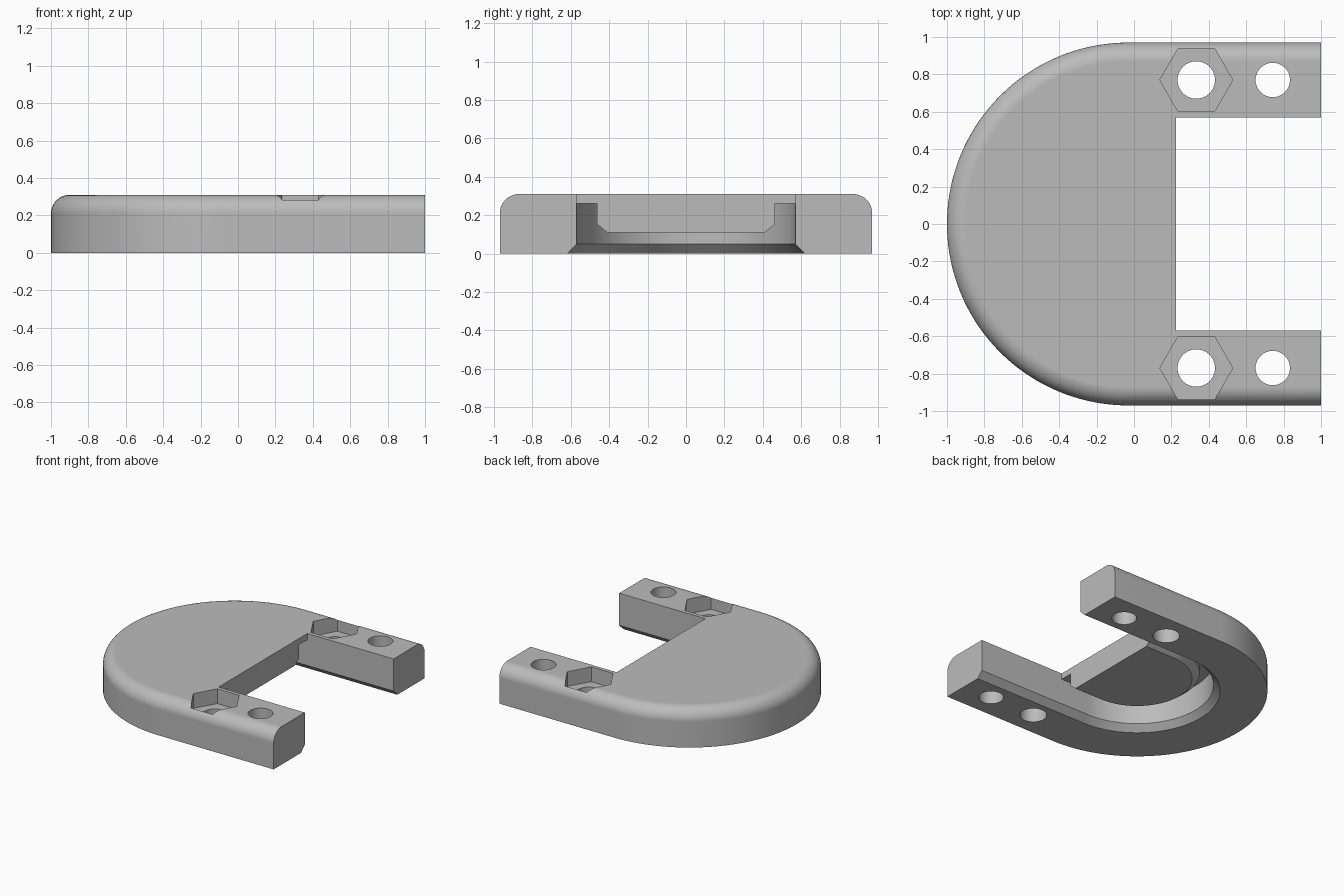
import bpy, bmesh, math
from mathutils import Matrix

cube = bpy.data.objects.get("Cube")
if cube:
    bpy.data.objects.remove(cube, do_unlink=True)

HEIGHT, OUTER, CENTRE_X = 0.31, 0.97, -0.03
SLOT_X, SLOT_Y = 0.225, 0.57

grey = bpy.data.materials.new("plain grey")
grey.use_nodes = True
grey.diffuse_color = (0.5, 0.5, 0.5, 1)
grey.node_tree.nodes["Principled BSDF"].inputs["Base Color"].default_value = (0.5, 0.5, 0.5, 1)


def make_object(name, bm):
    bmesh.ops.recalc_face_normals(bm, faces=bm.faces)
    mesh = bpy.data.meshes.new(name)
    bm.to_mesh(mesh)
    bm.free()
    obj = bpy.data.objects.new(name, mesh)
    bpy.context.collection.objects.link(obj)
    mesh.materials.append(grey)
    return obj


def horseshoe(name, profile, end_x, steps=72):
    """Loft round-backed outlines, one for each (radius, height)."""
    bm = bmesh.new()
    rings = []
    for r, z in profile:
        pts = [(end_x, r)]
        for i in range(steps + 1):
            a = math.pi / 2 + math.pi * i / steps
            pts.append((CENTRE_X + r * math.cos(a), r * math.sin(a)))
        pts.append((end_x, -r))
        rings.append([bm.verts.new((x, y, z)) for x, y in pts])
    for low, high in zip(rings, rings[1:]):
        for i in range(len(low)):
            j = (i + 1) % len(low)
            bm.faces.new((low[i], low[j], high[j], high[i]))
    bm.faces.new(rings[0])
    bm.faces.new(rings[-1])
    return make_object(name, bm)


def prism(name, sides, radius, x, y, z0, z1):
    bm = bmesh.new()
    bmesh.ops.create_cone(bm, cap_ends=True, segments=sides, radius1=radius, radius2=radius,
                          depth=z1 - z0, matrix=Matrix.Translation((x, y, (z0 + z1) / 2)))
    if sides == 6:
        # points of the hexagon lie along x
        bmesh.ops.rotate(bm, verts=bm.verts, cent=(x, y, 0),
                         matrix=Matrix.Rotation(math.pi / 2, 3, 'Z'))
    return make_object(name, bm)


def cut(target, cutter):
    mod = target.modifiers.new("cut", 'BOOLEAN')
    mod.operation = 'DIFFERENCE'
    mod.solver = 'EXACT'
    mod.object = cutter
    bpy.context.view_layer.objects.active = target
    bpy.ops.object.modifier_apply(modifier=mod.name)
    bpy.data.objects.remove(cutter, do_unlink=True)


# Outer body with a rounded upper rim
FILLET = 0.1
rim = [(OUTER, 0)]
for i in range(11):
    a = math.pi / 2 * i / 10
    rim.append((OUTER - FILLET + FILLET * math.cos(a), HEIGHT - FILLET + FILLET * math.sin(a)))
body = horseshoe("horseshoe_body", rim, 1.0)

# Open slot between the two arms
bm = bmesh.new()
bmesh.ops.create_cube(bm, size=1)
bmesh.ops.scale(bm, verts=bm.verts, vec=(1, 2 * SLOT_Y, 1))
bmesh.ops.translate(bm, verts=bm.verts, vec=(SLOT_X + 0.5, 0, 0.2))
cut(body, make_object("slot_cutter", bm))

# Small rounding on the arm ends and the slot's upper edge and corners
bm = bmesh.new()
bm.from_mesh(body.data)


def near(a, b):
    return abs(a - b) < 0.0005


def is_rounded(edge):
    a, b = (v.co for v in edge.verts)
    if near(a.x, 1) and near(b.x, 1):
        return True
    on_back = near(a.x, SLOT_X) and near(b.x, SLOT_X)
    on_side = near(abs(a.y), SLOT_Y) and near(a.y, b.y)
    on_top = near(a.z, HEIGHT) and near(b.z, HEIGHT)
    return (on_top and (on_back or on_side)) or (on_back and on_side)


bmesh.ops.bevel(bm, geom=[e for e in bm.edges if is_rounded(e)], offset=0.016,
                segments=3, profile=0.5, affect='EDGES', clamp_overlap=True)
bm.to_mesh(body.data)
bm.free()

# Underside recess: chamfered mouth, deep groove and a lower centre plate
wall = SLOT_Y - 0.001
recess = horseshoe("recess_cutter", [(wall + 0.1, -0.05), (wall, 0.05), (wall, 0.26)], 1.2)
plate = horseshoe("centre_plate", [(0.41, 0.11), (0.465, 0.155), (0.465, 0.4)], 1.3)
cut(recess, plate)
cut(body, recess)

# Bolt holes and hexagonal nut pockets in both arms
for side in (-1, 1):
    y = 0.77 * side
    cut(body, prism("nut_pocket", 6, 0.195, 0.333, y, 0.19, 0.5))
    cut(body, prism("inner_hole", 48, 0.1, 0.333, y, -0.1, 0.5))
    cut(body, prism("outer_hole", 48, 0.092, 0.742, y, -0.1, 0.5))

# Smooth curves, crisp corners
bpy.ops.object.select_all(action='DESELECT')
body.select_set(True)
bpy.context.view_layer.objects.active = body
bpy.ops.object.shade_smooth_by_angle(angle=math.radians(30))
normals = body.modifiers.new("even_shading", 'WEIGHTED_NORMAL')
normals.keep_sharp = True
